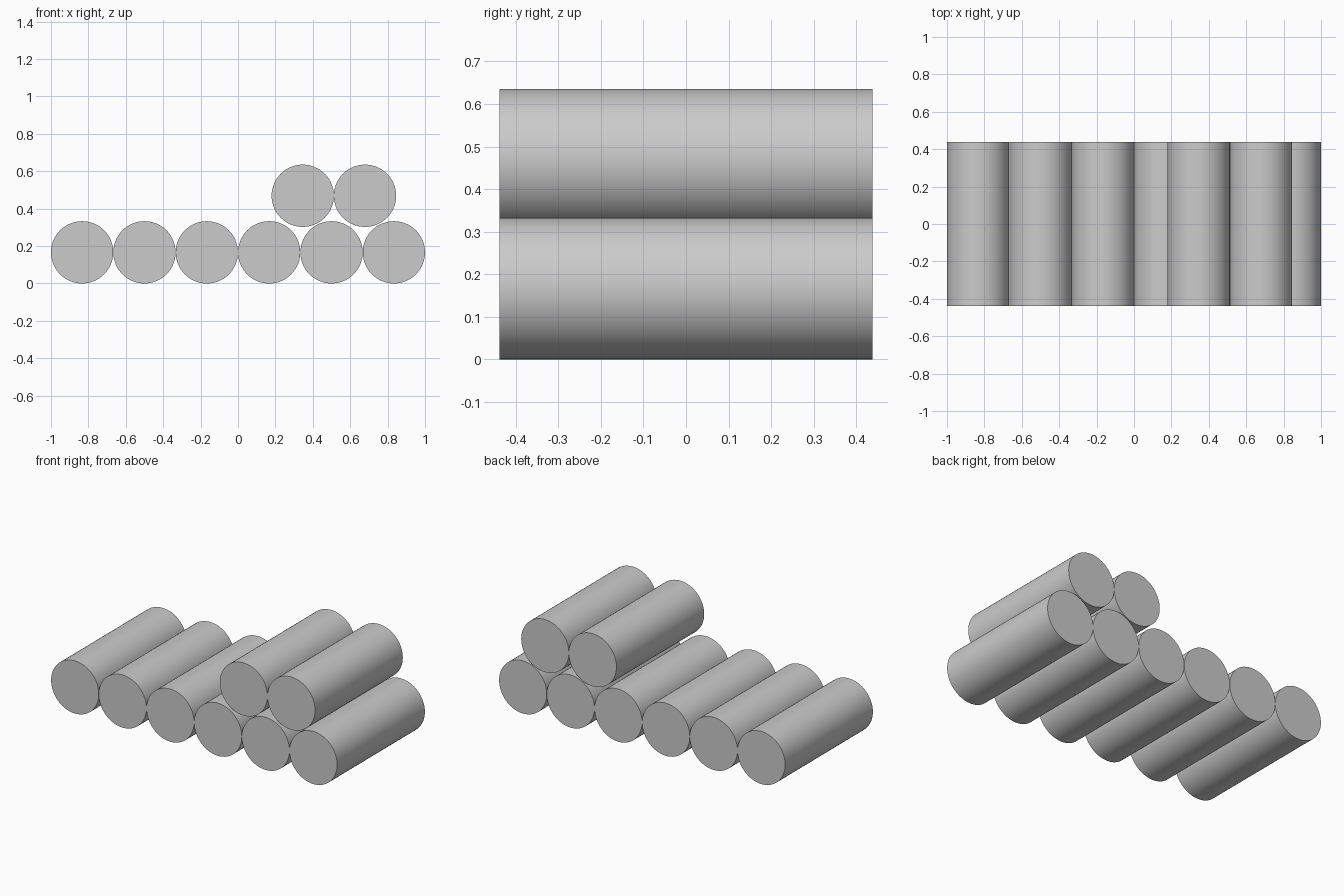
import bpy
import math

cube = bpy.data.objects.get("Cube")
if cube:
    bpy.data.objects.remove(cube, do_unlink=True)

RADIUS = 0.1665
LENGTH = 0.876
SPACING = 0.3334

# Plain grey for every log
GREY = (0.6, 0.6, 0.6, 1)
grey = bpy.data.materials.new("plain_grey")
grey.use_nodes = True
grey.diffuse_color = GREY
grey.node_tree.nodes["Principled BSDF"].inputs["Base Color"].default_value = GREY


def add_log(name, x, z):
    """Round log lying front to back."""
    bpy.ops.mesh.primitive_cylinder_add(
        vertices=64, radius=RADIUS, depth=LENGTH,
        location=(x, 0, z), rotation=(math.pi / 2, 0, 0))
    log = bpy.context.object
    log.name = name
    log.data.materials.append(grey)
    bpy.ops.object.shade_smooth_by_angle(angle=math.radians(30))


# Bottom row, side by side
for i in range(6):
    add_log(f"bottom_log_{i + 1}", (i - 2.5) * SPACING, RADIUS)

# Upper pair resting on the left end of the row
for i in range(2):
    add_log(f"upper_log_{i + 1}", 0.346 + i * 0.333, 0.469)
